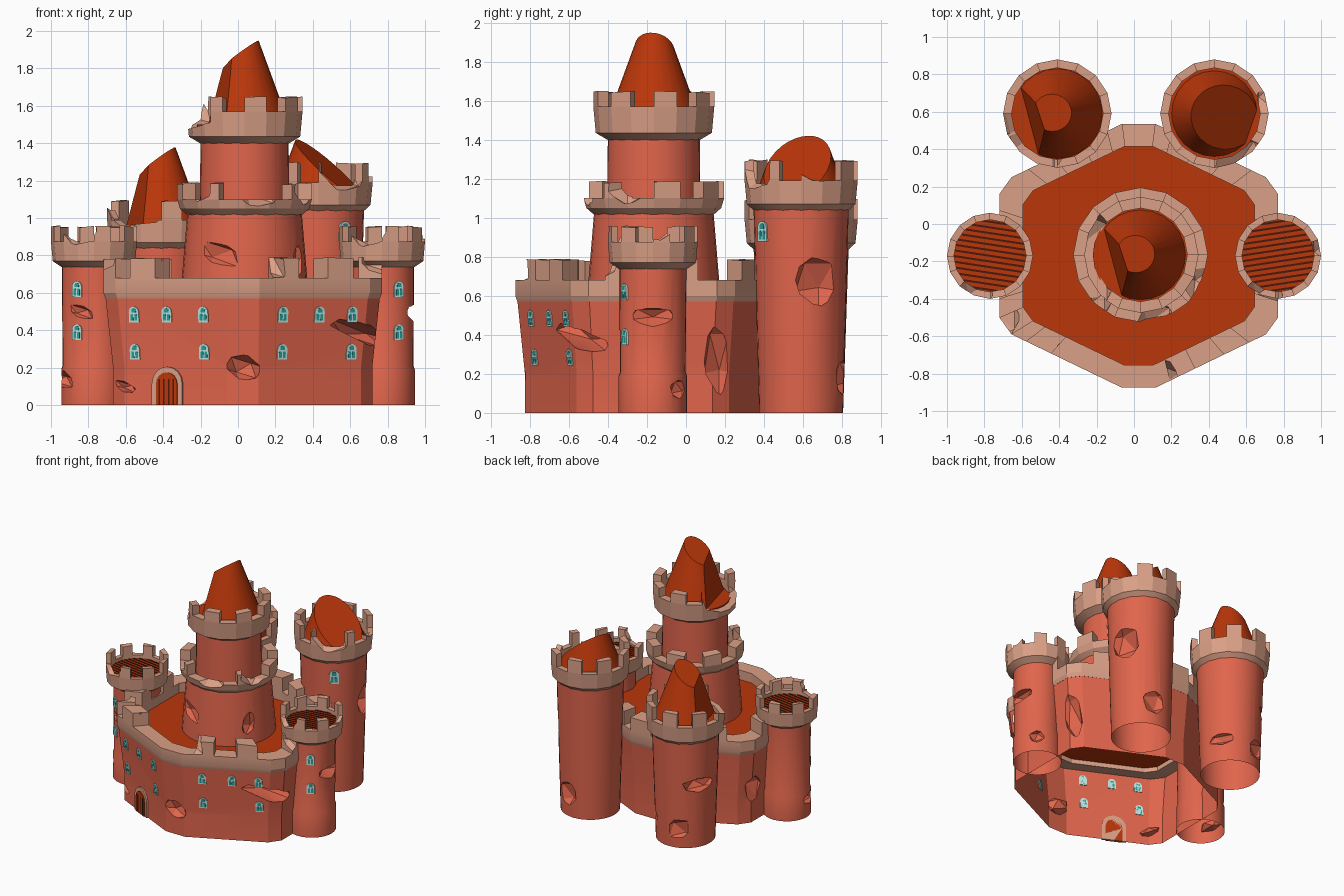
import bpy, bmesh, math, random
from mathutils import Vector, Matrix
from mathutils.bvhtree import BVHTree

if "Cube" in bpy.data.objects:
    bpy.data.objects.remove(bpy.data.objects["Cube"])

random.seed(4)


def material(name, rgb):
    m = bpy.data.materials.new(name)
    m.diffuse_color = (*rgb, 1)
    m.use_nodes = True
    m.node_tree.nodes["Principled BSDF"].inputs["Base Color"].default_value = m.diffuse_color
    return m


RED = material("red_stone", (0.75, 0.13, 0.072))
TAN = material("pale_stone", (0.70, 0.35, 0.24))
ROOF = material("rust_roof", (0.49, 0.037, 0.003))
DARK = material("dark_wood", (0.07, 0.010, 0.003))
PANE = material("teal_glass", (0.02, 0.36, 0.33))
FRAME = material("pale_frame", (0.58, 0.85, 0.80))


def finish(name, bm, mat):
    bmesh.ops.recalc_face_normals(bm, faces=bm.faces)
    me = bpy.data.meshes.new(name)
    bm.to_mesh(me)
    bm.free()
    me.materials.append(mat)
    ob = bpy.data.objects.new(name, me)
    bpy.context.collection.objects.link(ob)
    return ob


def circle(n):
    return [(math.cos(2 * math.pi * i / n), math.sin(2 * math.pi * i / n)) for i in range(n)]


def loft(name, outline, c, prof, mat, closed=False, merlons=(), top=2, mh=0.0, cuts=()):
    """Stack scaled outlines; raise chosen top faces as merlons; slice with planes."""
    bm = bmesh.new()
    n = len(outline)
    rows = [[bm.verts.new((c[0] + s * x, c[1] + s * y, z)) for x, y in outline] for s, z in prof]
    pairs = list(zip(rows, rows[1:])) + ([(rows[-1], rows[0])] if closed else [])
    raised = []
    for k, (a, b) in enumerate(pairs):
        for i in range(n):
            j = (i + 1) % n
            f = bm.faces.new((a[i], a[j], b[j], b[i]))
            if k == top and i in merlons:
                raised.append(f)
    if not closed:
        bm.faces.new(rows[0])
        bm.faces.new(rows[-1])
    if raised:
        bmesh.ops.recalc_face_normals(bm, faces=bm.faces)
        r = bmesh.ops.extrude_face_region(bm, geom=raised)
        for v in r["geom"]:
            if isinstance(v, bmesh.types.BMVert):
                v.co.z += mh - random.uniform(0, 0.012)
    for co, no in cuts:
        bmesh.ops.bisect_plane(bm, geom=bm.verts[:] + bm.edges[:] + bm.faces[:],
                               plane_co=co, plane_no=no, clear_outer=True)
        bmesh.ops.holes_fill(bm, edges=[e for e in bm.edges if e.is_boundary], sides=0)
    return finish(name, bm, mat)


def gouge(ob, specs):
    """Knock faceted chunks out of a part."""
    bm = bmesh.new()
    for loc, size, rot in specs:
        m = (Matrix.Translation(loc) @ Matrix.Rotation(math.radians(rot), 4, 'Z')
             @ Matrix.Rotation(0.3, 4, 'Y') @ Matrix.Diagonal((*size, 1)))
        bmesh.ops.create_icosphere(bm, subdivisions=1, radius=1, matrix=m)
    cutter = finish("cutter", bm, ob.data.materials[0])
    cutter.hide_render = True
    mod = ob.modifiers.new("damage", 'BOOLEAN')
    mod.operation, mod.solver, mod.object = 'DIFFERENCE', 'EXACT', cutter
    bpy.context.view_layer.objects.active = ob
    bpy.ops.object.modifier_apply(modifier="damage")
    bpy.data.objects.remove(cutter)


def open_ends(ob, heights):
    """Remove flat caps so the walls are hollow shells."""
    bm = bmesh.new()
    bm.from_mesh(ob.data)
    caps = [f for f in bm.faces if any(all(abs(v.co.z - h) < 1e-4 for v in f.verts) for h in heights)]
    bmesh.ops.delete(bm, geom=caps, context='FACES')
    bm.to_mesh(ob.data)
    bm.free()


def crown(name, c, rb, R, rin, z0, z1, mh, skip=()):
    return loft(name, circle(16), c,
                [(rb - 0.01, z0), (R * 0.96, z0 + 0.04), (R, z1), (rin, z1), (rin, z0 + 0.05)],
                TAN, True, [i for i in range(0, 16, 2) if i not in skip], 2, mh)


def disc(name, c, r, z, mat=ROOF, outline=None):
    return loft(name, outline or circle(24), c, [(r, z - 0.01), (r, z)], mat)


def roof(name, c, z0, cuts):
    return loft(name, circle(24), c, [(0.24, z0), (0.075, z0 + 0.45)], ROOF,
                cuts=[(Vector((c[0], c[1], z0)) + Vector(o), n) for o, n in cuts])


# ---- main curtain wall: hexagon with clipped corners ----
C = (0.025, -0.17)
corners = [(.745, -.33), (.745, .33), (.68, .42), (.09, .705), (-.09, .705), (-.68, .42),
           (-.745, .33), (-.745, -.33), (-.68, -.42), (-.09, -.705), (.09, -.705), (.68, -.42)]
hexa, teeth = [], []
for k, a in enumerate(corners):
    b = corners[(k + 1) % 12]
    for q, t in enumerate((0, .13, .36, .62, .85) if k % 2 == 0 else (0,)):
        if (q in (1, 3) and (k, q) != (8, 3)) or k in (3, 7):
            teeth.append(len(hexa))
        hexa.append((a[0] + (b[0] - a[0]) * t, a[1] + (b[1] - a[1]) * t))
body = loft("curtain_wall", corners, C, [(.93, 0), (.93, .2), (.985, .58)], RED)
wall_top = loft("curtain_wall_battlement", hexa, C,
                [(.985, .57), (1, .6), (1, .68), (.83, .68), (.83, .56)], TAN, True, teeth, 2, .11)
disc("courtyard_floor", C, .85, .605, ROOF, corners)

# ---- central keep in two stages ----
K = (0.035, -0.165)
keep = loft("keep_lower", circle(32), K, [(.34, .60), (.335, .68), (.305, 1.04)], RED)
keep_ring = crown("keep_lower_battlement", K, .31, .36, .285, 1.01, 1.10, .09, (12,))
disc("keep_terrace", K, .30, 1.06)
loft("keep_upper", circle(32), K, [(.24, 1.0), (.235, 1.46)], RED)
keep_crown = crown("keep_upper_battlement", K, .24, .31, .25, 1.395, 1.57, .08)
disc("keep_roof_floor", K, .255, 1.5)
broken = [((.065, 0, .44), (-.59, .1, .81)), ((-.12, 0, .2), (-.95, -.25, .18))]
roof("keep_roof", K, 1.5, broken)

# ---- back towers ----
BL, BR = (-0.41, 0.59), (0.43, 0.59)
back = {}
for side, c, top in (("left", BL, .83), ("right", BR, 1.03)):
    back[side] = loft(f"back_{side}_tower", circle(32), c,
                      [(.215, 0), (.245, top + .06)], RED)
    back[side + "c"] = crown(f"back_{side}_battlement", c, .245, .29, .245, top, top + .16, .11)
    disc(f"back_{side}_roof_floor", c, .25, top + .10)
roof("back_left_roof", BL, .93, broken)
roof("back_right_roof", BR, 1.1, [((-.13, 0, .32), (.63, -.22, .76))])

# ---- front towers with planked tops ----
front = {}
for side, s in (("left", -1), ("right", 1)):
    c = (s * 0.77, -0.17)
    front[side] = loft(f"front_{side}_tower", circle(32), c,
                       [(.175, 0), (.175, .19), (.168, .21), (.172, .78)], RED)
    front[side + "c"] = crown(f"front_{side}_battlement", c, .172, .23, .193, .73, .875, .085)
    disc(f"front_{side}_deck", c, .198, .845)
    bm = bmesh.new()
    for i in range(-6, 7):
        d = i * .03
        half = math.sqrt(.192 ** 2 - d * d)
        m = (Matrix.Translation((*c, .846)) @ Matrix.Rotation(.15 * s, 4, 'Z')
             @ Matrix.Translation((0, d, 0)) @ Matrix.Diagonal((2 * half, .011, .005, 1)))
        bmesh.ops.create_cube(bm, size=1, matrix=m)
    finish(f"front_{side}_deck_gaps", bm, DARK)


# ---- windows and gate, set against the walls ----
def arch(bm, m, w, h, depth, base=0.0):
    r = w / 2
    pts = [(-r, base), (r, base)]
    pts += [(r * math.cos(a * math.pi / 8), base + h - r + r * math.sin(a * math.pi / 8)) for a in range(9)]
    f = bm.faces.new([bm.verts.new(m @ Vector((x, y, -.004))) for x, y in pts])
    r = bmesh.ops.extrude_face_region(bm, geom=[f], use_keep_orig=True)
    shift = m.to_3x3() @ Vector((0, 0, depth + .004))
    bmesh.ops.translate(bm, vec=shift, verts=[v for v in r["geom"] if isinstance(v, bmesh.types.BMVert)])


def on_wall(ob, x, z):
    me = ob.data
    tree = BVHTree.FromPolygons([v.co for v in me.vertices], [p.vertices[:] for p in me.polygons])
    loc, no, _, _ = tree.ray_cast(Vector((x, -3, z)), Vector((0, 1, 0)))
    if no.y > 0:
        no = -no
    return Matrix.Translation(loc) @ no.to_track_quat('Z', 'Y').to_matrix().to_4x4()


spots = [(body, x, .485) for x in (-.555, -.38, -.185, .24, .435, .61)]
spots += [(body, x, .285) for x in (-.55, -.18, .235, .605)]
spots += [(front[s], x, z) for s, x in (("left", -.86), ("right", .86)) for z in (.62, .39)]
spots += [(back["right"], .57, .93)]
fr, pn = bmesh.new(), bmesh.new()
for ob, x, z in spots:
    m = on_wall(ob, x, z)
    if ob is back["right"]:
        m = m @ Matrix.Scale(1.25, 4)
    arch(fr, m, .058, .084, .006, -.042)
    for s in (-1, 1):
        arch(pn, m @ Matrix.Translation((s * .0115, 0, 0)), .016, .036, .0075, -.033)
    arch(pn, m, .026, .024, .0075, .010)
finish("window_frames", fr, FRAME)
finish("window_panes", pn, PANE)

g = on_wall(body, -.375, .01) @ Matrix.Translation((0, -.01, 0))
for name, mat, w, h, d in (("gate_arch", TAN, .18, .205, .012), ("gate_door", ROOF, .125, .175, .018)):
    bm = bmesh.new()
    arch(bm, g, w, h, d)
    finish(name, bm, mat)
bm = bmesh.new()
for i in (-1.5, -.5, .5, 1.5):
    bmesh.ops.create_cube(bm, size=1, matrix=g @ Matrix.Translation((i * .028, .07, .017))
                          @ Matrix.Diagonal((.008, .14, .006, 1)))
finish("gate_door_gaps", bm, DARK)

# ---- battle damage ----
gouge(body, [((.68, -.54, .38), (.26, .13, .055), 32), ((.03, -.845, .2), (.11, .09, .075), 0),
             ((-.62, -.56, .10), (.09, .08, .03), -28), ((.74, .17, .29), (.09, .09, .22), 0),
             ((-.70, .12, .25), (.08, .1, .14), 0)])
gouge(wall_top, [((.12, -.90, .77), (.2, .2, .1), 0), ((-.33, -.76, .80), (.09, .16, .08), 20),
                 ((.74, -.46, .78), (.14, .14, .1), 0), ((-.70, -.50, .79), (.1, .12, .07), 0)])
gouge(keep, [((-.12, -.50, .81), (.18, .10, .08), -25), ((.33, -.33, .78), (.05, .06, .12), 0)])
gouge(keep_ring, [((.1, -.53, 1.16), (.15, .15, .11), 0), ((-.2, -.42, 1.17), (.08, .1, .09), 0),
                  ((.36, -.3, 1.17), (.12, .13, .11), 0)])
gouge(keep_crown, [((-.32, -.2, 1.68), (.30, .38, .25), 0)])
gouge(back["right"], [((.66, .68, .68), (.10, .14, .15), 0), ((.50, .83, .18), (.12, .08, .12), 0)])
gouge(back["left"], [((-.60, .70, .50), (.08, .14, .06), -25), ((-.50, .82, .15), (.12, .07, .1), 20),
                     ((-.22, .72, .18), (.06, .12, .05), 30)])
gouge(back["leftc"], [((-.60, .40, 1.10), (.27, .26, .15), 0)])
gouge(back["rightc"], [((.58, .32, 1.27), (.18, .16, .14), 25), ((.70, .68, 1.28), (.1, .14, .11), 0)])
gouge(front["left"], [((-.95, -.24, .14), (.10, .12, .05), 0), ((-.85, -.34, .50), (.10, .06, .04), -20)])
gouge(front["right"], [((.95, -.17, .49), (.09, .15, .05), 0), ((.9, -.02, .12), (.07, .07, .06), 0)])
gouge(front["leftc"], [((-.86, -.38, .94), (.12, .12, .09), 0)])
gouge(front["rightc"], [((.68, -.38, .94), (.13, .12, .10), 0), ((.99, -.15, .96), (.08, .1, .09), 0)])
open_ends(body, (0, .58))
for t in (back["left"], back["right"], front["left"], front["right"]):
    open_ends(t, (0,))

# ---- smooth round walls, keep edges sharp ----
for ob in bpy.context.collection.objects:
    bpy.ops.object.select_all(action='DESELECT')
    ob.select_set(True)
    bpy.context.view_layer.objects.active = ob
    bpy.ops.object.shade_smooth_by_angle(angle=math.radians(20))
